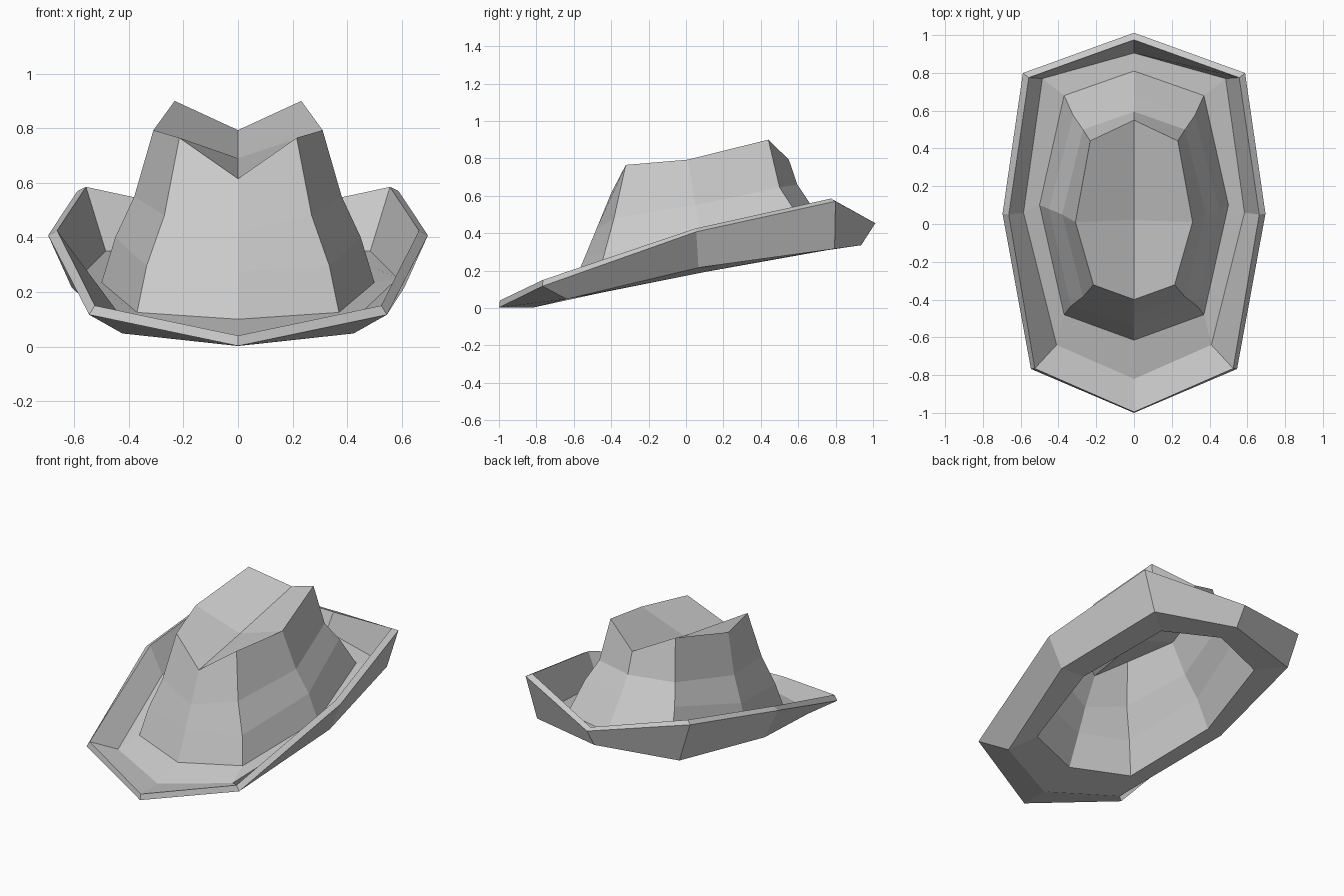
import bpy, bmesh

if "Cube" in bpy.data.objects:
    bpy.data.objects.remove(bpy.data.objects["Cube"])

# Half-outlines: front, front corner, side, back corner, back
RINGS = [
    # brim edge
    [(0, -.995, .04), (.525, -.765, .15), (.663, .05, .425), (.557, .775, .585), (0, .975, .465)],
    # brim bend
    [(0, -.82, .04), (.41, -.64, .085), (.585, .06, .25), (.485, .77, .35), (0, .905, .37)],
    # crown base
    [(0, -.615, .10), (.37, -.48, .125), (.50, .10, .235), (.37, .68, .345), (0, .81, .37)],
    # crown lower band
    [(0, -.54, .275), (.335, -.435, .295), (.45, .08, .40), (.322, .575, .53), (0, .675, .54)],
    # crown upper band
    [(0, -.48, .42), (.27, -.385, .48), (.38, .05, .55), (.27, .50, .645), (0, .595, .66)],
    # crown top edge
    [(0, -.40, .615), (.215, -.322, .765), (.31, .01, .793), (.232, .44, .90), (0, .55, .793)],
]


def full_ring(half):
    return half + [(-x, y, z) for x, y, z in half[3:0:-1]]


bm = bmesh.new()
rings = [[bm.verts.new(p) for p in full_ring(r)] for r in RINGS]

# Brim and crown walls
for a, b in zip(rings, rings[1:]):
    for i in range(8):
        j = (i + 1) % 8
        bm.faces.new((a[i], a[j], b[j], b[i]))

# Creased top of the crown
top = rings[-1]
mid = bm.verts.new((0, .02, .69))
for i in range(0, 8, 2):
    k = (i + 2) % 8
    if i in (0, 4):
        bm.faces.new((top[i], top[i + 1], top[k], mid))
    else:
        bm.faces.new((mid, top[i], top[i + 1], top[k]))

bm.normal_update()
bmesh.ops.recalc_face_normals(bm, faces=bm.faces)
if mid.link_faces[0].normal.z < 0:
    bmesh.ops.reverse_faces(bm, faces=bm.faces)

mesh = bpy.data.meshes.new("hat")
bm.to_mesh(mesh)
bm.free()
hat = bpy.data.objects.new("hat", mesh)
bpy.context.collection.objects.link(hat)

# Felt thickness, growing to the underside
felt = hat.modifiers.new("felt", 'SOLIDIFY')
felt.thickness = .037
felt.offset = -1
felt.use_even_offset = True
